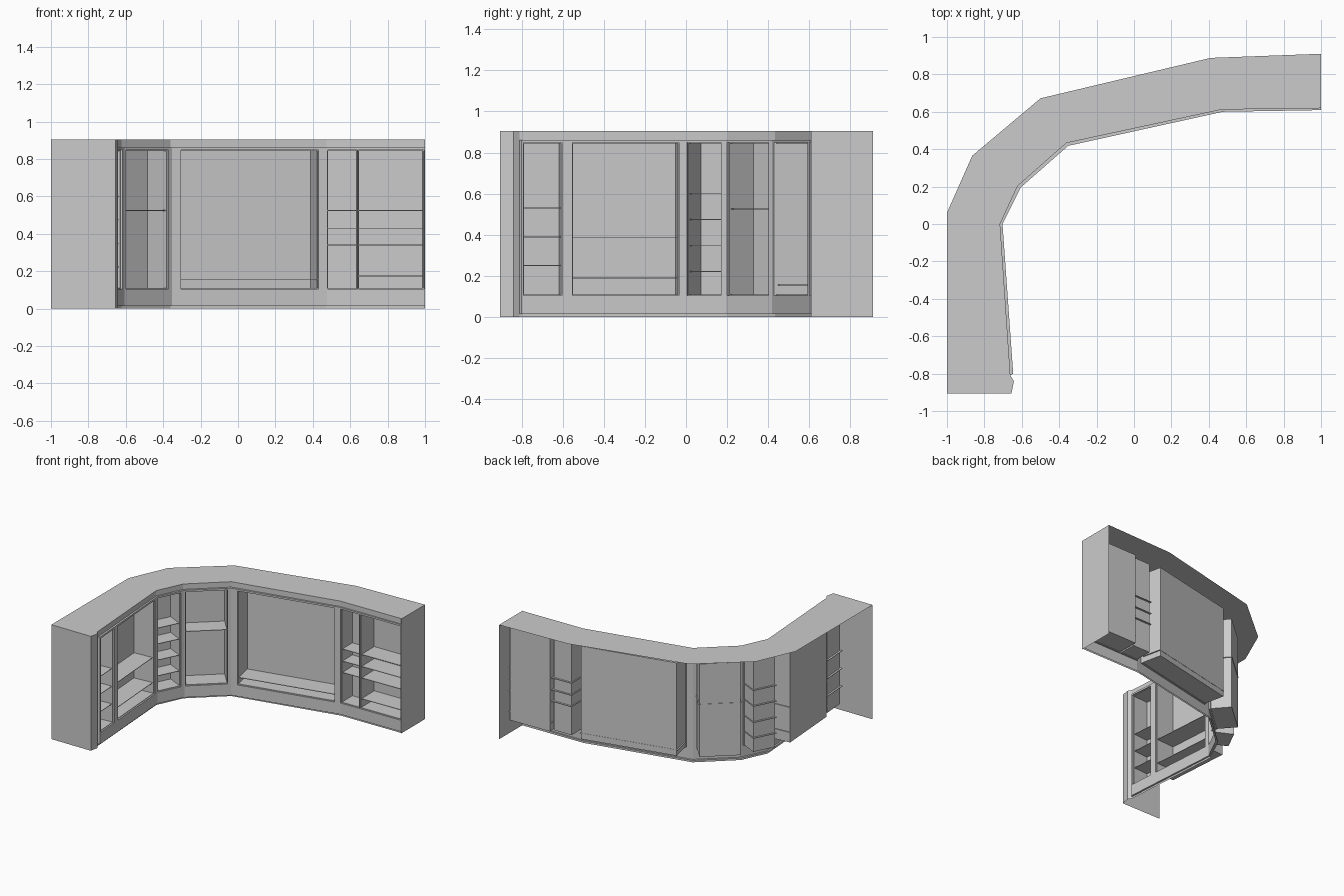
import bpy
from mathutils import Vector

if "Cube" in bpy.data.objects:
    bpy.data.objects.remove(bpy.data.objects["Cube"])

H, Z_LEDGE, Z_KICK = 0.905, 0.862, 0.015
Z_LO, Z_HI = 0.105, 0.848          # bay openings
RIM, STEP = 0.004, 0.012           # rim inset and frame projection

outer = [(-1, -.905), (-1, .06), (-.865, .365), (-.5, .672), (.41, .888), (1, .91)]
wall = [(-.661, -.81), (-.716, 0), (-.622, .203), (-.362, .433), (.47, .612), (1, .619)]
face = [(-.646, -.80), (-.703, 0), (-.606, .195), (-.352, .418), (.475, .600), (1, .609)]
left_end = [(-1, -.905), (-.655, -.905), (-.642, -.84), (-.661, -.81)]


def make(name, polys):
    verts, faces = [], []
    for p in polys:
        faces.append(list(range(len(verts), len(verts) + len(p))))
        verts += [tuple(v) for v in p]
    mesh = bpy.data.meshes.new(name)
    mesh.from_pydata(verts, [], faces)
    mesh.update()
    obj = bpy.data.objects.new(name, mesh)
    bpy.context.collection.objects.link(obj)
    return obj


def strip(path, z0, z1):
    return [[(*a, z0), (*b, z0), (*b, z1), (*a, z1)] for a, b in zip(path, path[1:])]


def ledge(p, q, z):
    return [[(*p[i], z), (*p[i + 1], z), (*q[i + 1], z), (*q[i], z)] for i in range(len(p) - 1)]


def ring(p, q):
    return [[p[i], p[(i + 1) % 4], q[(i + 1) % 4], q[i]] for i in range(4)]


# Top and end panels
make("counter_top", [[(*p, H) for p in outer + wall[::-1] + left_end[2:0:-1]]])
make("left_end_panel", strip(left_end, 0, H))
make("right_end_panel", strip([(1, .609), outer[-1]], 0, H))

# Recessed header and kick strips
make("header_strip", strip(wall, Z_LEDGE, H))
make("kick_strip", strip(wall, 0, Z_KICK))

# Bays: wall segment, start and end fraction, depth, shelf depth, shelf heights
bays = [
    (0, .012, .247, .145, .16, (.25, .39, .53)),
    (0, .310, .957, .175, .175, (.19, .388)),
    (1, .020, .870, .145, .16, (.222, .347, .475, .60)),
    (2, .025, .925, .165, .168, (.525,)),
    (3, .057, .945, .175, .177, (.155,)),
    (4, .005, .310, .145, .16, (.34, .43, .525)),
    (4, .320, .990, .18, .18, (.175, .34, .43, .525)),
]

# Projecting front frame with cut-out openings
frame = ledge(face, wall, Z_LEDGE) + ledge(face, wall, Z_KICK)
frame.append([(*face[0], Z_KICK), (*wall[0], Z_KICK), (*wall[0], Z_LEDGE), (*face[0], Z_LEDGE)])
for i in range(5):
    a, b = Vector(face[i]), Vector(face[i + 1])
    ts = [0] + [t for bay in bays if bay[0] == i for t in bay[1:3]] + [1]
    for k in range(len(ts) - 1):
        seg = [tuple(a.lerp(b, ts[k])), tuple(a.lerp(b, ts[k + 1]))]
        if k % 2 == 0:
            frame += strip(seg, Z_KICK, Z_LEDGE)
        else:
            frame += strip(seg, Z_KICK, Z_LO) + strip(seg, Z_HI, Z_LEDGE)
make("front_frame", frame)

# Niches and shelves
for n, (i, t0, t1, depth, shelf_depth, heights) in enumerate(bays):
    a, b = Vector(face[i]), Vector(face[i + 1])
    d = (b - a).normalized()
    out = Vector((-d.y, d.x))
    s0, s1 = t0 * (b - a).length, t1 * (b - a).length

    def pt(s, w, z):
        return (*(a + d * s + out * w), z)

    def loop(inset, w):
        u, v, lo, hi = s0 + inset, s1 - inset, Z_LO + inset, Z_HI - inset
        return [pt(u, w, lo), pt(v, w, lo), pt(v, w, hi), pt(u, w, hi)]

    mouth, base, rim, back = loop(0, 0), loop(0, STEP), loop(RIM, STEP), loop(RIM, depth)
    make(f"niche_{n}", ring(mouth, base) + ring(base, rim) + ring(rim, back) + [back])
    # thin boards that pass slightly through the niche sides
    boards = []
    for z in heights:
        lo, hi = ([pt(s0 - .004, .02, h), pt(s1 + .004, .02, h),
                   pt(s1 + .004, shelf_depth, h), pt(s0 - .004, shelf_depth, h)]
                  for h in (z - .002, z + .002))
        boards += [lo[::-1], hi] + ring(lo, hi)
    make(f"shelves_{n}", boards)
